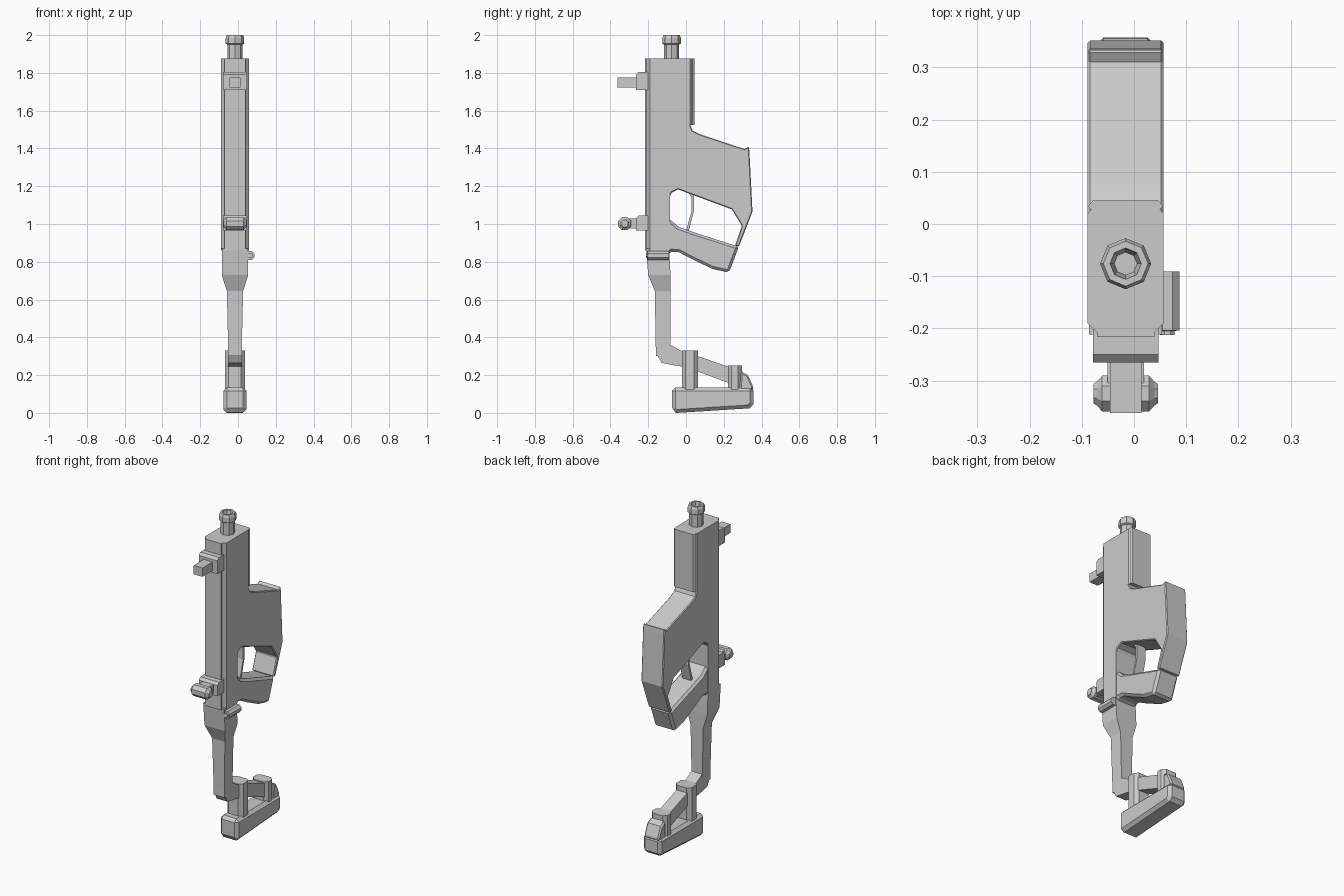
import bpy, bmesh, math
from mathutils import Vector, Matrix

if bpy.data.objects.get("Cube"):
    bpy.data.objects.remove(bpy.data.objects["Cube"])

CX = -0.016  # centre plane of the body
GREY = (0.6, 0.6, 0.6, 1)
mat = bpy.data.materials.new("plain grey")
mat.use_nodes = True
mat.diffuse_color = GREY
mat.node_tree.nodes["Principled BSDF"].inputs["Base Color"].default_value = GREY


def finish(name, bm, bevel=0):
    bmesh.ops.recalc_face_normals(bm, faces=bm.faces)
    mesh = bpy.data.meshes.new(name)
    bm.to_mesh(mesh)
    bm.free()
    mesh.materials.append(mat)
    ob = bpy.data.objects.new(name, mesh)
    bpy.context.collection.objects.link(ob)
    if bevel:
        mod = ob.modifiers.new("edge", "BEVEL")
        mod.width = bevel
        mod.segments = 1
        mod.limit_method = "ANGLE"
        mod.angle_limit = math.radians(50)
    return ob


def extrude(name, verts, vec, bevel=0):
    bm = bmesh.new()
    face = bm.faces.new([bm.verts.new(v) for v in verts])
    new = bmesh.ops.extrude_face_region(bm, geom=[face])["geom"]
    bmesh.ops.translate(bm, vec=vec, verts=[v for v in new if isinstance(v, bmesh.types.BMVert)])
    return finish(name, bm, bevel)


def side_part(name, pts, hw, bevel=0):
    """Side profile of (y, z) points, widened evenly about the centre plane."""
    return extrude(name, [(CX - hw, y, z) for y, z in pts], Vector((2 * hw, 0, 0)), bevel)


def plan_part(name, half, z0, z1, bevel=0):
    """Mirrored plan outline of (half width, y) points, raised from z0 to z1."""
    pts = [(CX + x, y, z0) for x, y in half] + [(CX - x, y, z0) for x, y in reversed(half)]
    return extrude(name, pts, Vector((0, 0, z1 - z0)), bevel)


def box(name, hw, y0, y1, z0, z1, bevel=0):
    return side_part(name, [(y0, z0), (y1, z0), (y1, z1), (y0, z1)], hw, bevel)


def loft(name, sections):
    """Rectangles (z, y0, y1, half width) joined from top to bottom."""
    bm = bmesh.new()
    rings = [[bm.verts.new((CX + sx * hw, y, z)) for sx, y in
              ((-1, y0), (1, y0), (1, y1), (-1, y1))] for z, y0, y1, hw in sections]
    for a, b in zip(rings, rings[1:]):
        for i in range(4):
            j = (i + 1) % 4
            bm.faces.new((a[i], a[j], b[j], b[i]))
    bm.faces.new(rings[0])
    bm.faces.new(rings[-1])
    return finish(name, bm)


def turned(name, profile, sides, centre, rot, phase=0):
    """Revolve (radius, height) points; zero radius closes the end."""
    bm = bmesh.new()
    rings = [[bm.verts.new((r * math.cos(phase + math.tau * i / sides),
                            r * math.sin(phase + math.tau * i / sides), h))
              for i in range(sides)] for r, h in profile]
    for a, b in zip(rings, rings[1:]):
        for i in range(sides):
            j = (i + 1) % sides
            bm.faces.new((a[i], a[j], b[j], b[i]))
    bm.faces.new(rings[0])
    bm.faces.new(rings[-1])
    bm.transform(Matrix.Translation(centre) @ rot)
    return finish(name, bm)


UP = Matrix.Identity(4)
ALONG_Y = Matrix.Rotation(-math.pi / 2, 4, "X")
ALONG_X = Matrix.Rotation(math.pi / 2, 4, "Y")

# Upright body with chamfered front and grooved rear corners
plan_part("body_front", [(0.055, -0.217), (0.055, -0.208), (0.073, -0.19), (0.073, -0.085)], 0.86, 1.875)
plan_part("body_rear", [(0.073, -0.09), (0.073, 0.02), (0.066, 0.028), (0.072, 0.034),
                        (0.063, 0.045)], 1.525, 1.875)

# Shoulder section with the bar behind the hand opening
side_part("upper_housing", [
    (-0.1, 1.53), (0.02, 1.53), (0.035, 1.495), (0.075, 1.475), (0.31, 1.397),
    (0.333, 1.41), (0.336, 1.38), (0.352, 1.066), (0.28, 0.88), (0.26, 0.886),
    (0.296, 0.99), (0.243, 1.077), (-0.042, 1.183), (-0.075, 1.167), (-0.09, 1.14),
    (-0.1, 1.14)], 0.073, 0.005)

# Hand grip below the opening
side_part("grip", [
    (-0.1, 1.025), (-0.08, 1.02), (-0.04, 0.985), (0.03, 0.96), (0.26, 0.886),
    (0.282, 0.886), (0.228, 0.743), (0.14, 0.762), (0.02, 0.82), (-0.04, 0.852),
    (-0.075, 0.853), (-0.1, 0.84)], 0.07, 0.014)

# Curved trigger
side_part("trigger", [
    (0.01, 1.17), (0.042, 1.155), (0.042, 1.07), (0.015, 0.965), (0.002, 0.97),
    (0.03, 1.07), (0.03, 1.14)], 0.03)

# Hollow top nozzle
turned("nozzle", [(0.04, 0), (0.04, 0.08), (0.049, 0.085), (0.049, 0.115), (0.043, 0.13),
                  (0.03, 0.13), (0.022, 0.09)], 8, (CX, -0.076, 1.87), UP)

# Front fittings
for label, z0, z1 in (("upper", 1.71, 1.805), ("lower", 0.965, 1.045)):
    side_part(label + "_mount", [(-0.2, z0), (-0.265, z0), (-0.265, z1 - 0.014),
                                 (-0.25, z1), (-0.2, z1)], 0.063)
box("upper_peg", 0.03, -0.362, -0.26, 1.722, 1.775)
box("lower_neck", 0.035, -0.32, -0.26, 0.975, 1.03)
turned("lower_roller", [(0.02, -0.062), (0.025, -0.055), (0.037, -0.045), (0.037, 0.045),
                        (0.025, 0.055), (0.02, 0.062)], 8, (CX, -0.325, 1.002), ALONG_X, math.pi / 8)

# Side knob
turned("side_knob", [(0.015, 0), (0.015, 0.008), (0.025, 0.009), (0.025, 0.122)],
       8, (0.064, -0.213, 0.833), ALONG_Y, math.pi / 8)

# Tapered leg
loft("leg", [(0.87, -0.212, -0.09, 0.07), (0.79, -0.205, -0.085, 0.07),
             (0.73, -0.2, -0.082, 0.07), (0.645, -0.165, -0.082, 0.043),
             (0.34, -0.16, -0.082, 0.036), (0.3, -0.16, -0.08, 0.036)])

# Sloping arm from the leg to the foot
side_part("foot_arm", [
    (-0.16, 0.32), (-0.13, 0.265), (-0.08, 0.255), (-0.03, 0.247), (0.06, 0.22),
    (0.22, 0.16), (0.3, 0.13), (0.355, 0.13), (0.33, 0.195), (0.295, 0.22),
    (0.05, 0.305), (-0.02, 0.325), (-0.08, 0.36), (-0.16, 0.36)], 0.036)

# Octagonal posts
for label, y0, y1, top, hw in (("front", -0.022, 0.063, 0.33, 0.053), ("rear", 0.222, 0.296, 0.25, 0.053)):
    c = 0.02
    plan_part(label + "_post", [(hw - c, y0), (hw, y0 + c), (hw, y1 - c), (hw - c, y1)], 0.1, top)

# Foot with a raised heel
side_part("foot", [(-0.073, 0.135), (-0.073, 0.008), (-0.05, 0), (0.335, 0.024), (0.357, 0.045),
                   (0.357, 0.135)], 0.061, 0.018)
side_part("heel", [(0.285, 0.12), (0.357, 0.12), (0.355, 0.14), (0.328, 0.2), (0.29, 0.22)], 0.05, 0.008)
